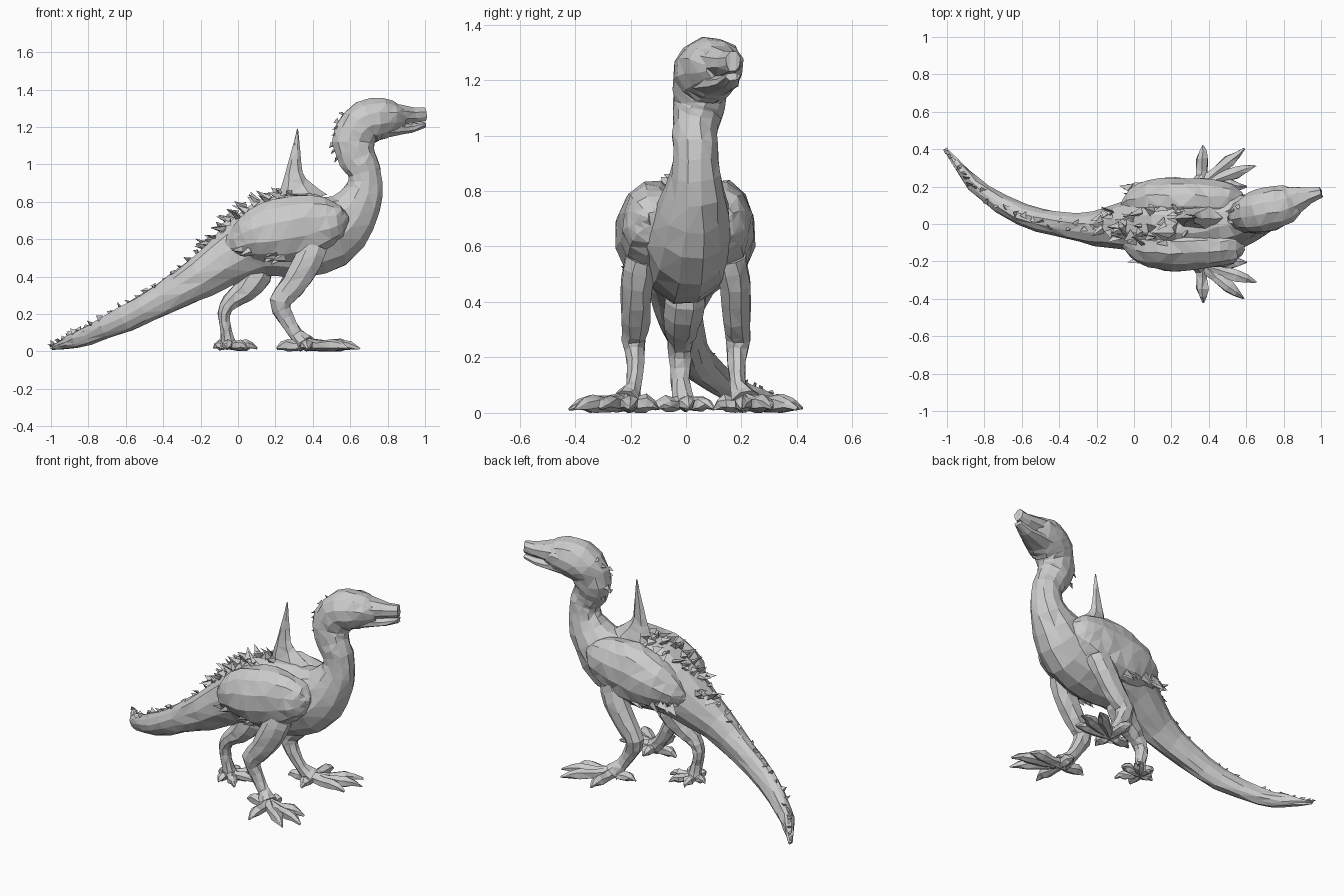
import bpy, bmesh, math, random
from mathutils import Vector, Matrix

if "Cube" in bpy.data.objects:
    bpy.data.objects.remove(bpy.data.objects["Cube"])

random.seed(4)


def finish(bm, name, jitter=0.0):
    for v in bm.verts:
        v.co += Vector([random.uniform(-jitter, jitter) for _ in range(3)])
        v.co.z = max(v.co.z, 0.0)
    bmesh.ops.triangulate(bm, faces=bm.faces[:])
    bmesh.ops.recalc_face_normals(bm, faces=bm.faces[:])
    me = bpy.data.meshes.new(name)
    bm.to_mesh(me)
    bm.free()
    ob = bpy.data.objects.new(name, me)
    bpy.context.collection.objects.link(ob)
    return ob


def refine(rings, steps):
    # Catmull-Rom interpolation of (x, y, z, half width, half height)
    out = []
    for i in range(len(rings) - 1):
        a, b = rings[max(i - 1, 0)], rings[i]
        c, d = rings[i + 1], rings[min(i + 2, len(rings) - 1)]
        for s in range(steps):
            t = s / steps
            out.append([0.5 * (2 * q + (r - p) * t + (2 * p - 5 * q + 4 * r - w) * t * t
                               + (3 * q - p - 3 * r + w) * t ** 3)
                        for p, q, r, w in zip(a, b, c, d)])
    return out + [list(rings[-1])]


def frames(rings):
    out = []
    pts = [Vector(r[:3]) for r in rings]
    flat = abs((pts[-1] - pts[0]).normalized().y) > 0.8
    ref = Vector((1, 0, 0)) if flat else Vector((0, 1, 0))
    for i, r in enumerate(rings):
        t = (pts[min(i + 1, len(pts) - 1)] - pts[max(i - 1, 0)]).normalized()
        s = (ref - t * t.dot(ref)).normalized()
        out.append((pts[i], t, s, t.cross(s), r[3], r[4]))
    return out


def loft(bm, rings, sides=8):
    prev = None
    for p, t, s, u, w, h in frames(rings):
        ring = [bm.verts.new(p + s * w * math.cos(a) + u * h * math.sin(a))
                for a in [2 * math.pi * (k + 0.5) / sides for k in range(sides)]]
        if prev:
            for k in range(sides):
                j = (k + 1) % sides
                bm.faces.new((prev[k], prev[j], ring[j], ring[k]))
        else:
            bm.faces.new(ring[::-1])
        prev = ring
    bm.faces.new(prev)


def spike(bm, base, tip, w):
    # flat three-sided feather or scale
    base, tip = Vector(base), Vector(tip)
    d = (tip - base).normalized()
    a = d.orthogonal().normalized()
    a.rotate(Matrix.Rotation(random.uniform(0, 6.28), 3, d))
    b = d.cross(a)
    q = [bm.verts.new(base + o) for o in (a * w, -a * w + b * w * .3, b * w * -.6)]
    top = bm.verts.new(tip)
    bm.faces.new(q)
    for k in range(3):
        bm.faces.new((q[k], q[(k + 1) % 3], top))


# Tail, torso, neck and skull as one loft
spine = refine([
    (-1, .39, .02, .008, .01), (-.9, .265, .05, .033, .035), (-.8, .165, .085, .045, .048),
    (-.6, .05, .175, .056, .07), (-.4, 0, .28, .066, .086), (-.2, -.025, .395, .092, .115),
    (0, -.005, .525, .145, .16), (.15, -.002, .6, .185, .215), (.34, 0, .622, .18, .23),
    (.5, .015, .65, .158, .21), (.61, .03, .74, .127, .148), (.675, .033, .86, .092, .103),
    (.675, .032, .96, .083, .09), (.64, .034, 1.03, .085, .102), (.617, .045, 1.11, .095, .115),
    (.65, .06, 1.2, .11, .118), (.73, .084, 1.24, .12, .12), (.82, .11, 1.25, .105, .092),
    (.88, .13, 1.245, .06, .05)], 2)
bm = bmesh.new()
loft(bm, spine, 12)
finish(bm, "body", .005)

# Snout with slightly open mouth
for name, rings in (
    ("upper_jaw", [(.8, .107, 1.265, .1, .07), (.88, .135, 1.263, .072, .055),
                   (.94, .155, 1.263, .048, .042), (1, .17, 1.268, .028, .038)]),
    ("lower_jaw", [(.78, .1, 1.195, .09, .06), (.87, .13, 1.187, .064, .032),
                   (.93, .15, 1.192, .046, .024), (1, .168, 1.212, .028, .015)])):
    bm = bmesh.new()
    loft(bm, rings, 8)
    finish(bm, name, .003)

# Folded wings on the flanks, narrowing towards the tail
for side in (-1, 1):
    bm = bmesh.new()
    loft(bm, refine([(-.06, side * .09, .56, .025, .03), (0, side * .105, .585, .08, .085),
                     (.1, side * .12, .62, .118, .145), (.22, side * .125, .645, .128, .178),
                     (.36, side * .122, .668, .122, .175), (.48, side * .12, .69, .108, .135),
                     (.55, side * .115, .7, .08, .085), (.585, side * .11, .7, .03, .03)], 2), 12)
    finish(bm, "wing", .006)
    bm = bmesh.new()
    # ragged feathers on the wing's trailing edge
    for k in range(16):
        x = random.uniform(-.02, .26)
        b = Vector((x, side * random.uniform(.15, .21), .545 - .13 * max(x, 0)))
        spike(bm, b, b + Vector((-.06, side * .012, random.uniform(-.05, .015))), .028)
    finish(bm, "wing_feathers")

# Tall pointed fin on the back
bm = bmesh.new()
loft(bm, refine([(.33, .03, .8, .075, .15), (.31, .03, .88, .04, .085), (.3, .03, .96, .024, .045),
                 (.31, .035, 1.08, .014, .021), (.318, .035, 1.19, .003, .003)], 2), 6)
finish(bm, "back_fin", .003)

# Feathers on the back, scales along the tail and nape
bm = bmesh.new()
for p, t, s, u, w, h in frames(refine(spine, 2)):
    if p.x < -.12:
        count, size, width, spread = 1, .035, .02, .4
    elif p.x < .3 and p.z < .7:
        count, size, width, spread = 5, .07, .028, .6
    elif p.x < .66 and p.z > 1.05:
        count, size, width, spread = 1, .03, .018, .4
    else:
        continue
    for k in range(count):
        a = random.uniform(-spread, spread)
        base = p + s * w * math.sin(a) + u * h * math.cos(a) * .98
        out = -t * random.uniform(.2, .9) + u * random.uniform(.3, .9) + s * random.uniform(-.6, .6)
        spike(bm, base, base + out * size, width)
finish(bm, "back_feathers")


def toe(bm, start, tip, w):
    # knuckled toe ending in a claw
    a, b = Vector(start), Vector(tip)
    loft(bm, [(*a.lerp(b, f).xy, z, w * k, w * k * .9) for f, z, k in
              ((0, .04, 1), (.35, .03, .9), (.65, .034, 1), (.82, .03, .65), (1, .015, .14))], 6)


def leg(name, rings, toes, w):
    bm = bmesh.new()
    loft(bm, refine(rings, 2), 8)
    ankle = rings[-1][:3]
    for tip in toes:
        toe(bm, ankle, tip, w)
    finish(bm, name, .004)


# Pair of front legs
for side in (-1, 1):
    m = lambda pts: [(p[0], p[1] * side) + tuple(p[2:]) for p in pts]
    leg("front_leg",
        m([(.4, .16, .56, .06, .08), (.365, .175, .47, .06, .08), (.29, .182, .35, .056, .07),
           (.225, .188, .265, .045, .06), (.255, .182, .18, .032, .044), (.31, .19, .09, .03, .038),
           (.36, .215, .04, .055, .055)]),
        m([(.37, .42, 0), (.59, .4, 0), (.65, .31, 0), (.6, .2, 0), (.37, .1, 0), (.21, .2, 0)]), .036)

# Single central rear leg
leg("rear_leg",
    [(.13, 0, .5, .06, .06), (.1, -.005, .41, .08, .085), (.03, -.015, .32, .065, .068),
     (-.04, -.02, .265, .048, .048),
     (-.075, -.022, .2, .042, .036), (-.065, -.02, .12, .036, .03), (-.05, -.01, .035, .045, .045)],
    [(.1, .01, 0), (.05, .1, 0), (.05, -.11, 0), (-.06, .1, 0), (-.06, -.11, 0), (-.13, 0, 0)], .03)
